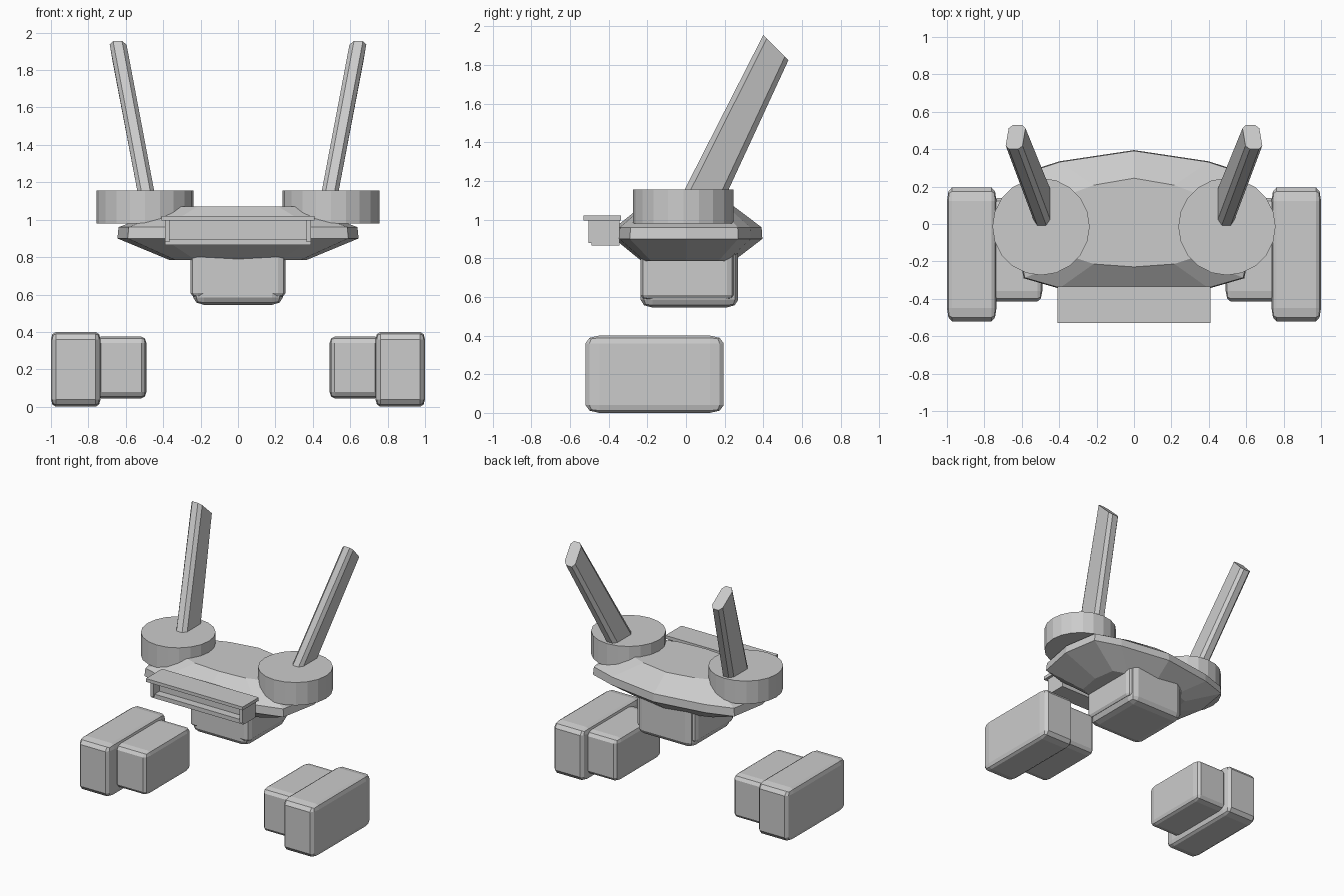
import bpy, bmesh, math
from mathutils import Vector

cube = bpy.data.objects.get("Cube")
if cube:
    bpy.data.objects.remove(cube, do_unlink=True)

grey = bpy.data.materials.new("plain_grey")
grey.use_nodes = True
GREY = (0.6, 0.6, 0.6, 1)
grey.diffuse_color = GREY
grey.node_tree.nodes["Principled BSDF"].inputs["Base Color"].default_value = GREY


def finish(name, bm):
    bmesh.ops.recalc_face_normals(bm, faces=bm.faces)
    mesh = bpy.data.meshes.new(name)
    bm.to_mesh(mesh)
    bm.free()
    mesh.materials.append(grey)
    obj = bpy.data.objects.new(name, mesh)
    bpy.context.collection.objects.link(obj)
    return obj


def box(name, low, high, bevel=0.0):
    """Box between two corners; the bevel is a fraction of each side."""
    bm = bmesh.new()
    bmesh.ops.create_cube(bm, size=1)
    if bevel:
        bmesh.ops.bevel(bm, geom=bm.edges[:], offset=bevel, segments=2,
                        profile=0.5, affect='EDGES')
    low, high = Vector(low), Vector(high)
    bmesh.ops.scale(bm, vec=high - low, verts=bm.verts)
    bmesh.ops.translate(bm, vec=(low + high) / 2, verts=bm.verts)
    return finish(name, bm)


def loft(name, rings):
    """Skin between rings of equal point count, capped at both ends."""
    bm = bmesh.new()
    loops = [[bm.verts.new(p) for p in ring] for ring in rings]
    n = len(loops[0])
    for a, b in zip(loops, loops[1:]):
        for i in range(n):
            j = (i + 1) % n
            bm.faces.new((a[i], a[j], b[j], b[i]))
    bm.faces.new(loops[0])
    bm.faces.new(loops[-1])
    return finish(name, bm)


# Hull: pointed outline, narrowed towards the top and bottom
half = [(0, -0.37), (0.40, -0.345), (0.59, -0.29), (0.645, 0.0),
        (0.60, 0.27), (0.40, 0.335), (0, 0.395)]
outline = half + [(-x, y) for x, y in half[-2:0:-1]]
levels = [(0.785, 0.57, 0.62), (0.90, 1, 1), (0.96, 0.99, 0.99), (1.07, 0.54, 0.62)]
loft("hull", [[(x * sx, y * sy, z) for x, y in outline] for z, sx, sy in levels])

# Core block under the hull
box("core_block", (-0.255, -0.235, 0.585), (0.255, 0.25, 0.89), 0.08)
box("core_base", (-0.24, -0.235, 0.545), (0.24, 0.27, 0.88), 0.12)

# Front tray with a recessed face
box("tray_lid", (-0.41, -0.53, 0.995), (0.41, -0.335, 1.02))
box("tray_floor", (-0.39, -0.49, 0.865), (0.39, -0.345, 0.897))
box("tray_back", (-0.38, -0.43, 0.88), (0.38, -0.35, 1.0))

for side, s in (("left", 1), ("right", -1)):
    # Tray ends
    box(side + "_tray_end", (min(s * 0.365, s * 0.39), -0.505, 0.88),
        (max(s * 0.365, s * 0.39), -0.345, 1.0))

    # Round shoulder disc
    bm = bmesh.new()
    bmesh.ops.create_cone(bm, cap_ends=True, segments=20, radius1=0.26,
                          radius2=0.26, depth=0.175)
    bmesh.ops.translate(bm, vec=(s * 0.497, -0.014, 1.068), verts=bm.verts)
    finish(side + "_shoulder_disc", bm)

    # Fin leaning out and back, with chamfered edges and a square-cut tip
    section = [(-0.024, 0), (0.024, 0), (0.045, 0.14), (0.045, 0.86),
               (0.024, 1), (-0.024, 1), (-0.045, 0.86), (-0.045, 0.14)]
    rings = []
    for cx, y0, y1, z0, z1 in ((0.483, -0.035, 0.195, 1.1, 1.1),
                               (0.633, 0.40, 0.53, 1.955, 1.825)):
        tilt = 0.17
        rings.append([(s * (cx + w + tilt * (z0 + (z1 - z0) * t - (z0 + z1) / 2)),
                       y0 + (y1 - y0) * t, z0 + (z1 - z0) * t) for w, t in section])
    loft(side + "_fin", rings)

    # Foot: large outer block and smaller inner block
    for part, x0, x1, y0, y1, z0, z1 in (
            ("_outer_foot", 0.735, 1.0, -0.52, 0.195, 0.0, 0.40),
            ("_inner_foot", 0.49, 0.76, -0.415, 0.14, 0.045, 0.375)):
        xs = sorted((s * x0, s * x1))
        box(side + part, (xs[0], y0, z0), (xs[1], y1, z1), 0.1)
